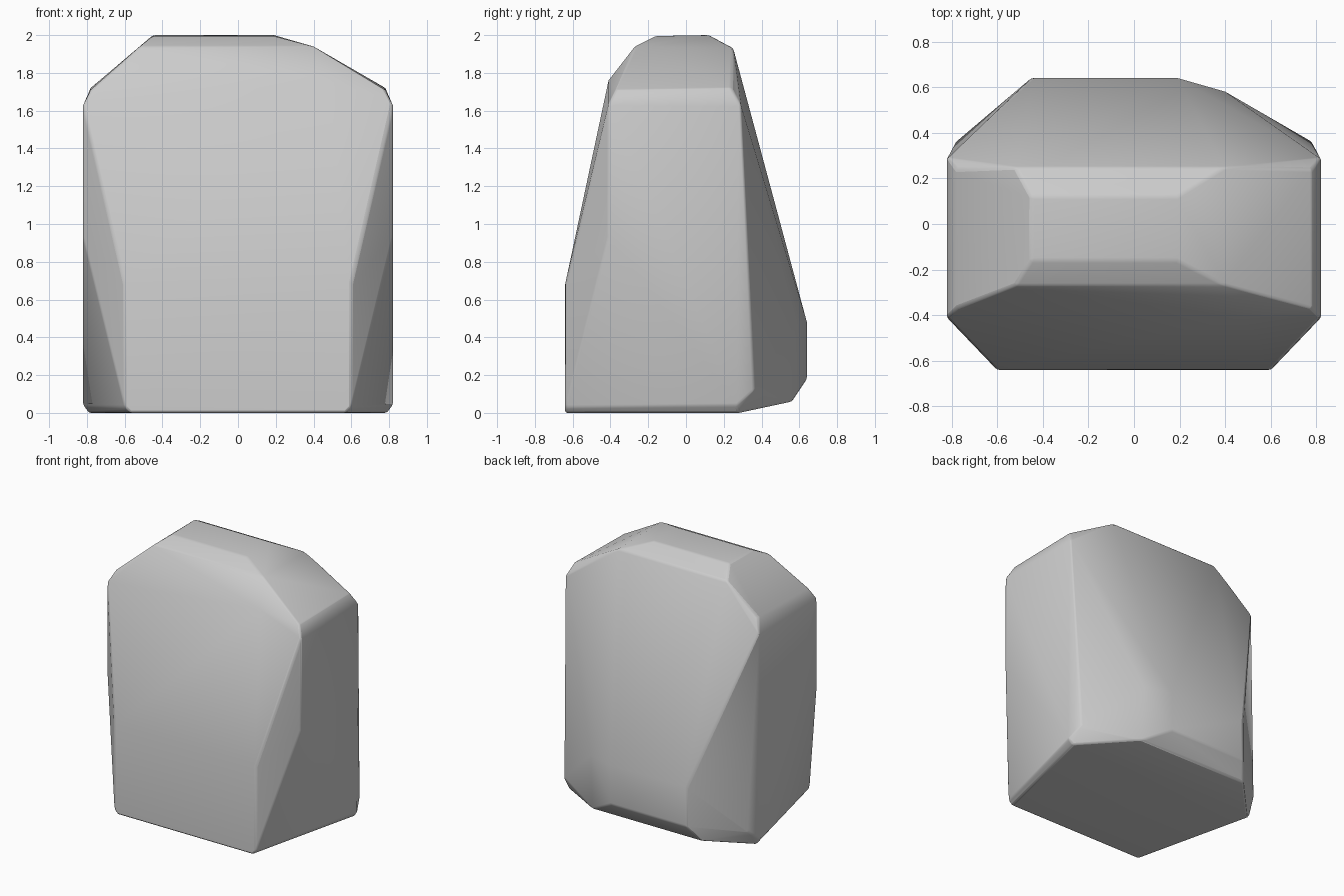
import bpy, bmesh
from math import radians

cube = bpy.data.objects.get("Cube")
if cube:
    bpy.data.objects.remove(cube, do_unlink=True)

stone = bpy.data.materials.new("stone_grey")
stone.use_nodes = True
GREY = (0.6, 0.6, 0.6, 1.0)
stone.diffuse_color = GREY
stone.node_tree.nodes["Principled BSDF"].inputs["Base Color"].default_value = GREY


def mirrored(points):
    """Each point plus its copy across x = 0."""
    return [(s * x, y, z) for x, y, z in points for s in (-1, 1)]


def ridge(x_left, x_right, profile):
    """Repeat a (y, z) profile at two x positions."""
    return [(x, y, z) for x in (x_left, x_right) for y, z in profile]


# Symmetrical flanks: front corners, side walls and shoulders
corners = mirrored([
    (0.57, -0.64, 0), (0.6, -0.64, 0.03), (0.6, -0.64, 0.68),
    (0.82, -0.41, 0.93), (0.82, -0.41, 1.63),
    (0.79, 0.28, 0), (0.82, 0.27, 0.04), (0.82, 0.29, 1.63),
    (0.78, 0.36, 0.12), (0.78, -0.37, 1.71), (0.78, 0.24, 1.72),
])

# Off-centre crown and rear bulge share the same outer and inner ends
outer = ridge(-0.52, 0.4, [(-0.27, 1.94), (0.25, 1.93), (0.58, 0.48), (0.56, 0.06)])
inner = ridge(-0.45, 0.19, [(-0.16, 1.995), (0.12, 2.0), (0.64, 0.48), (0.64, 0.18)])
brow = [(0.48, -0.41, 1.76)]

# Wrap the corner points in one faceted boulder
bm = bmesh.new()
for p in corners + outer + inner + brow:
    bm.verts.new(p)
hull = bmesh.ops.convex_hull(bm, input=bm.verts)
unused = {e for e in hull["geom_interior"] + hull["geom_unused"]
          if isinstance(e, bmesh.types.BMVert)}
bmesh.ops.delete(bm, geom=list(unused), context='VERTS')
bmesh.ops.dissolve_limit(bm, angle_limit=radians(1), verts=bm.verts, edges=bm.edges)
bmesh.ops.recalc_face_normals(bm, faces=bm.faces)
mesh = bpy.data.meshes.new("boulder")
bm.to_mesh(mesh)
bm.free()
mesh.materials.append(stone)

boulder = bpy.data.objects.new("boulder", mesh)
bpy.context.collection.objects.link(boulder)

# Slightly worn edges with soft shading
bevel = boulder.modifiers.new("worn_edges", 'BEVEL')
bevel.width = 0.012
bevel.segments = 2
bevel.angle_limit = radians(25)
bpy.ops.object.select_all(action='DESELECT')
boulder.select_set(True)
bpy.context.view_layer.objects.active = boulder
bpy.ops.object.shade_smooth_by_angle(angle=radians(35))
